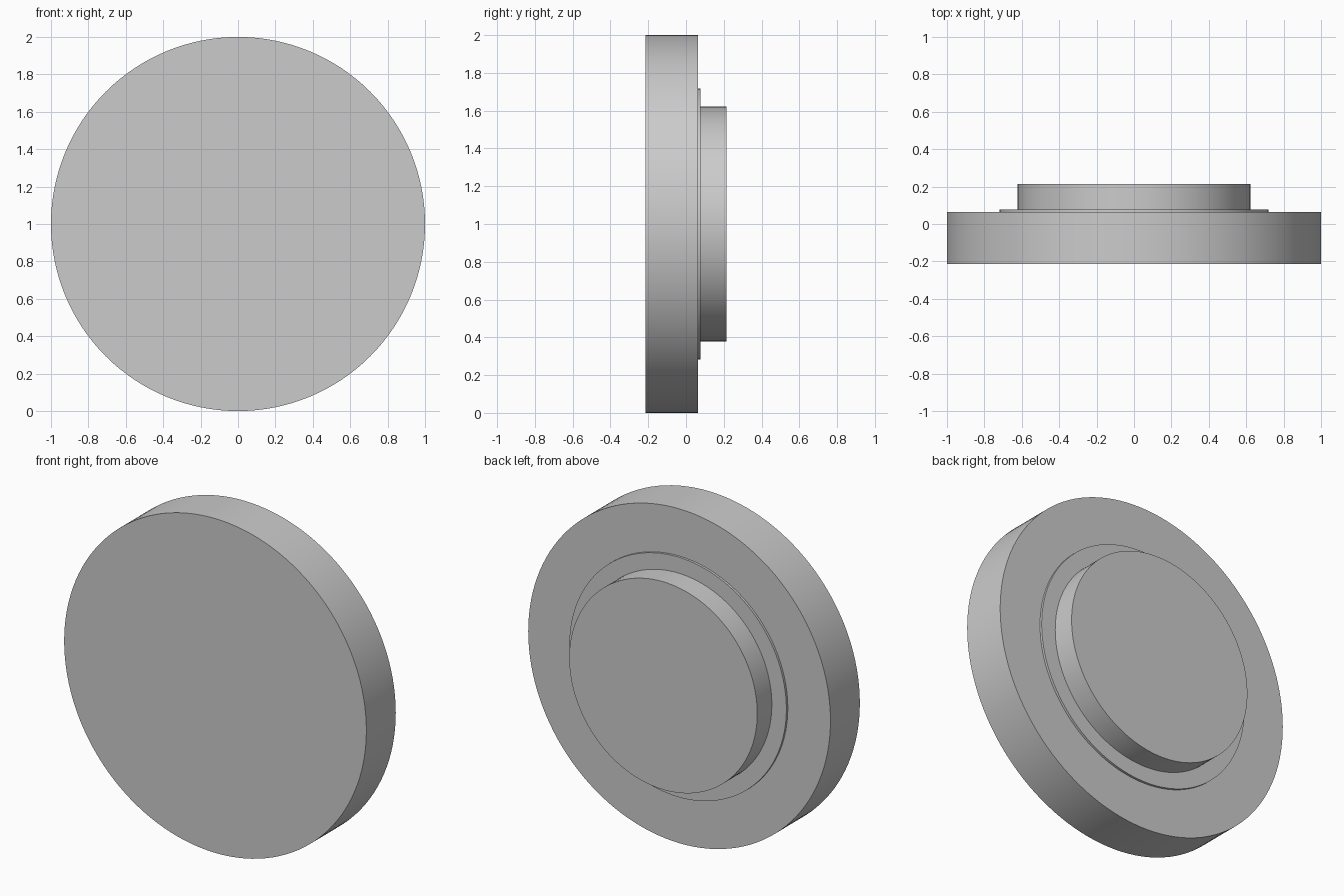
import bpy
import math

cube = bpy.data.objects.get("Cube")
if cube:
    bpy.data.objects.remove(cube, do_unlink=True)

# One plain grey for the whole part
GREY = (0.6, 0.6, 0.6, 1.0)
grey = bpy.data.materials.new("plain grey")
grey.use_nodes = True
grey.diffuse_color = GREY
grey.node_tree.nodes["Principled BSDF"].inputs["Base Color"].default_value = GREY


def disc(name, radius, y_front, y_back):
    """Smooth-sided disc standing upright, its axis along y."""
    bpy.ops.mesh.primitive_cylinder_add(
        vertices=128, radius=radius, depth=y_back - y_front,
        location=(0, (y_front + y_back) / 2, 1), rotation=(math.pi / 2, 0, 0))
    obj = bpy.context.object
    obj.name = name
    obj.data.materials.append(grey)
    bpy.ops.object.shade_smooth_by_angle(angle=math.radians(30))
    return obj


# Three stacked discs: wide front plate, thin raised step, rear boss
disc("front_plate", 1.0, -0.215, 0.063)
disc("raised_step", 0.718, 0.063, 0.077)
disc("rear_boss", 0.622, 0.077, 0.215)
